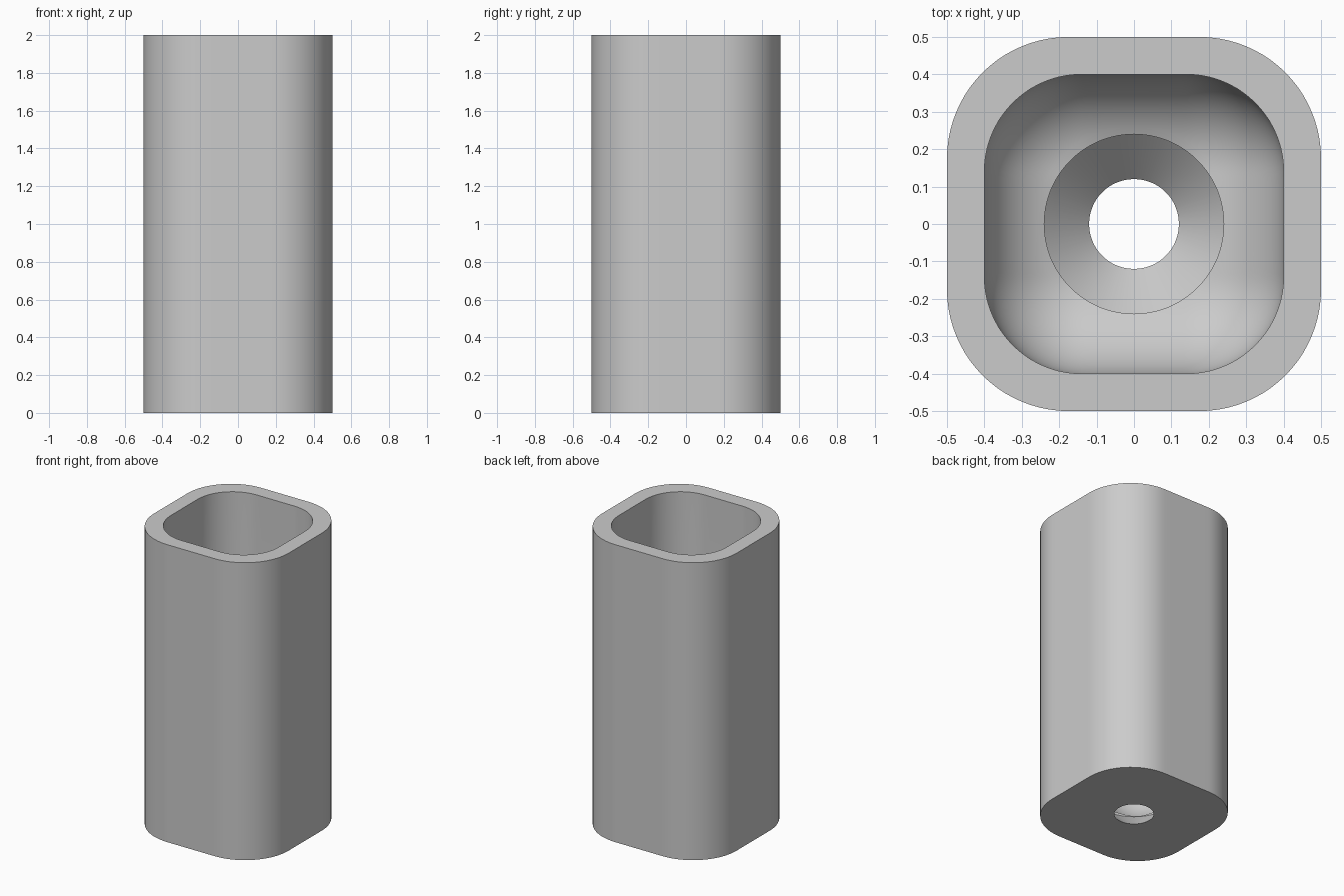
import bpy, bmesh, math
from mathutils import Vector

cube = bpy.data.objects.get("Cube")
if cube:
    bpy.data.objects.remove(cube, do_unlink=True)

HEIGHT, OUTER, INNER = 2.0, 0.5, 0.4        # height and half widths
STRAIGHT = 0.35                             # straight share of each side
FLOOR, BORE, HOLE = 0.12, 0.24, 0.12        # floor height, countersink radii
FILLET = INNER * (1 - STRAIGHT)
ARC_STEPS, FILLET_STEPS = 20, 14

# Rounded square of half width 1, used for every ring
outline = []
for quarter in range(4):
    turn = quarter * math.pi / 2
    cx, cy = [s * STRAIGHT for s in ((1, 1), (-1, 1), (-1, -1), (1, -1))[quarter]]
    for i in range(ARC_STEPS + 1):
        a = turn + i / ARC_STEPS * math.pi / 2
        outline.append(Vector((cx + (1 - STRAIGHT) * math.cos(a),
                               cy + (1 - STRAIGHT) * math.sin(a))))
    # extra points along the straight side keep the round bore smooth
    end, start = outline[-1], outline[-1].copy()
    along = Vector((-math.sin(turn + math.pi / 2), math.cos(turn + math.pi / 2)))
    for i in range(1, 8):
        outline.append(start + along * (2 * STRAIGHT * i / 8))


def square_ring(half, z):
    return [(p.x * half, p.y * half, z) for p in outline]


def round_ring(radius, z):
    return [(*(p.normalized() * radius), z) for p in outline]


def fillet_ring(t):
    """Ring on the rounded cavity floor, from the bore (0) to the wall (1)."""
    ring = []
    for p in outline:
        q = (p.normalized() * BORE).lerp(p * INNER, t)
        core = INNER * STRAIGHT
        d = math.hypot(max(abs(q.x) - core, 0), max(abs(q.y) - core, 0))
        drop = math.sqrt(max(FILLET ** 2 - d ** 2, 0))
        ring.append((q.x, q.y, FLOOR + FILLET - drop))
    return ring


# Closed loft: base, outer wall, rim, cavity, rounded floor, countersink
rings = [round_ring(HOLE, 0), square_ring(OUTER, 0),
         square_ring(OUTER, HEIGHT), square_ring(INNER, HEIGHT)]
for i in range(FILLET_STEPS, -1, -1):
    rings.append(fillet_ring(math.sin(i / FILLET_STEPS * math.pi / 2)))
rings.append(round_ring(BORE, FLOOR))

bm = bmesh.new()
loops = [[bm.verts.new(co) for co in ring] for ring in rings]
n = len(outline)
for k, lower in enumerate(loops):
    upper = loops[(k + 1) % len(loops)]
    for i in range(n):
        j = (i + 1) % n
        bm.faces.new((lower[i], lower[j], upper[j], upper[i]))
bmesh.ops.recalc_face_normals(bm, faces=bm.faces)
mesh = bpy.data.meshes.new("square_sleeve")
bm.to_mesh(mesh)
bm.free()

sleeve = bpy.data.objects.new("square_sleeve", mesh)
bpy.context.collection.objects.link(sleeve)

# Plain grey
grey = bpy.data.materials.new("light_grey")
grey.use_nodes = True
colour = (0.6, 0.6, 0.6, 1)
grey.diffuse_color = colour
grey.node_tree.nodes["Principled BSDF"].inputs["Base Color"].default_value = colour
mesh.materials.append(grey)

# Smooth curves, crisp rims
bpy.ops.object.select_all(action='DESELECT')
sleeve.select_set(True)
bpy.context.view_layer.objects.active = sleeve
bpy.ops.object.shade_smooth_by_angle(angle=math.radians(30))
